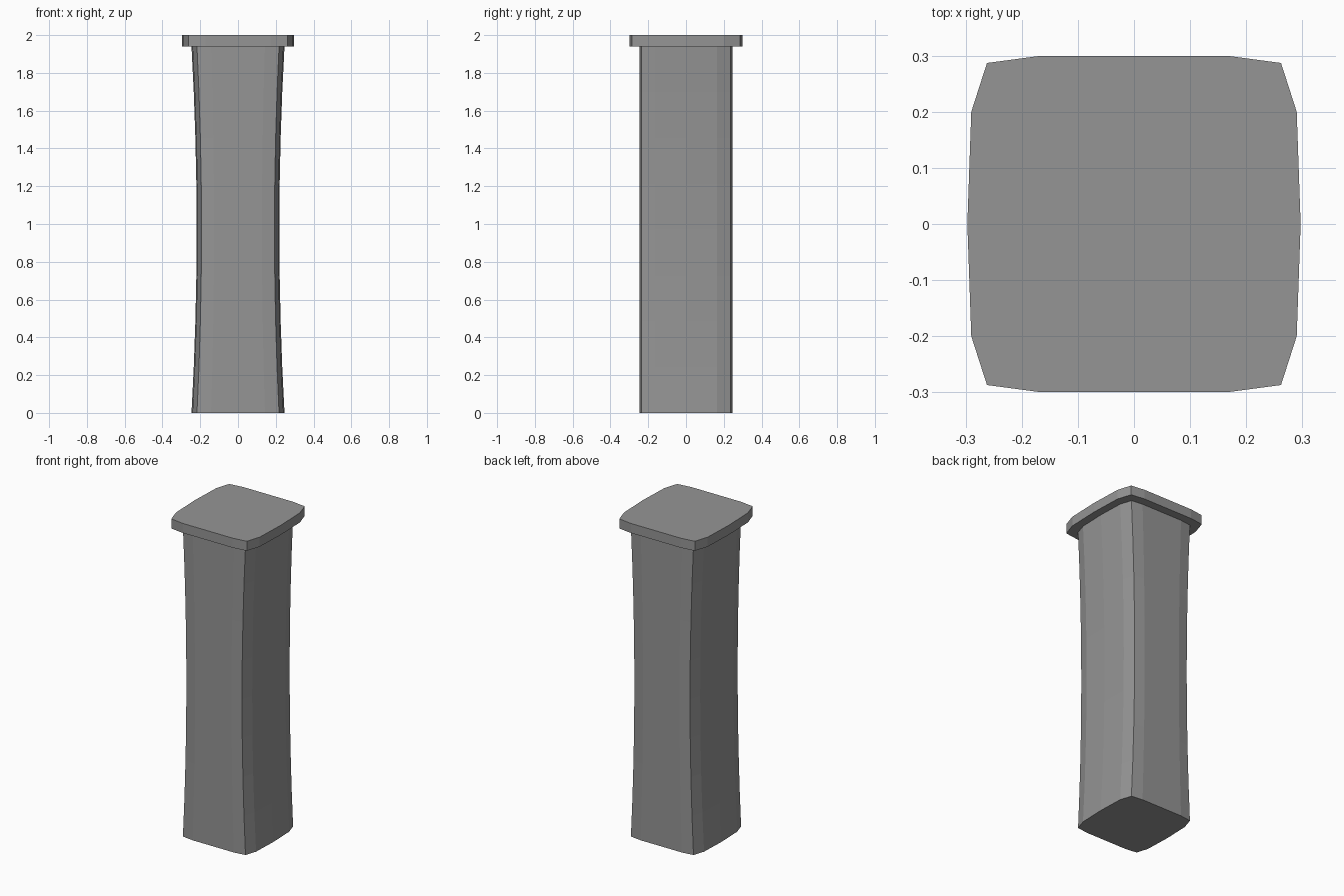
import bpy, bmesh

if "Cube" in bpy.data.objects:
    bpy.data.objects.remove(bpy.data.objects["Cube"])

# Cushion-shaped cross-section of the cap (counter-clockwise)
RIGHT = [(0.172, -0.299), (0.262, -0.287), (0.29, -0.20),
         (0.297, 0.0), (0.29, 0.20), (0.262, 0.287), (0.172, 0.299)]
OUTLINE = RIGHT + [(-x, -y) for x, y in RIGHT]

# Dark grey stone
stone = bpy.data.materials.new("dark_grey")
stone.diffuse_color = (0.3, 0.3, 0.3, 1)
stone.use_nodes = True
stone.node_tree.nodes["Principled BSDF"].inputs["Base Color"].default_value = stone.diffuse_color


def loft(name, rings):
    """Stack scaled copies of the outline; rings are (z, x scale, y scale)."""
    bm = bmesh.new()
    loops = [[bm.verts.new((x * sx, y * sy, z)) for x, y in OUTLINE]
             for z, sx, sy in rings]
    n = len(OUTLINE)
    for a, b in zip(loops, loops[1:]):
        for i in range(n):
            j = (i + 1) % n
            bm.faces.new((a[i], a[j], b[j], b[i]))
    bm.faces.new(loops[0][::-1])
    bm.faces.new(loops[-1])
    bmesh.ops.recalc_face_normals(bm, faces=bm.faces)
    mesh = bpy.data.meshes.new(name)
    bm.to_mesh(mesh)
    bm.free()
    mesh.materials.append(stone)
    obj = bpy.data.objects.new(name, mesh)
    bpy.context.collection.objects.link(obj)
    return obj


# Column shaft, pinched at the waist on the left and right sides only
CAP_BASE = 1.94
STEPS = 8
shaft_rings = []
for k in range(STEPS + 1):
    t = k / STEPS
    pinch = 1 - (2 * t - 1) ** 2
    shaft_rings.append((t * CAP_BASE, 0.829 - 0.092 * pinch, 0.822))
loft("column_shaft", shaft_rings)

# Flat cap slab
loft("column_cap", [(CAP_BASE, 1, 1), (2.0, 1, 1)])
